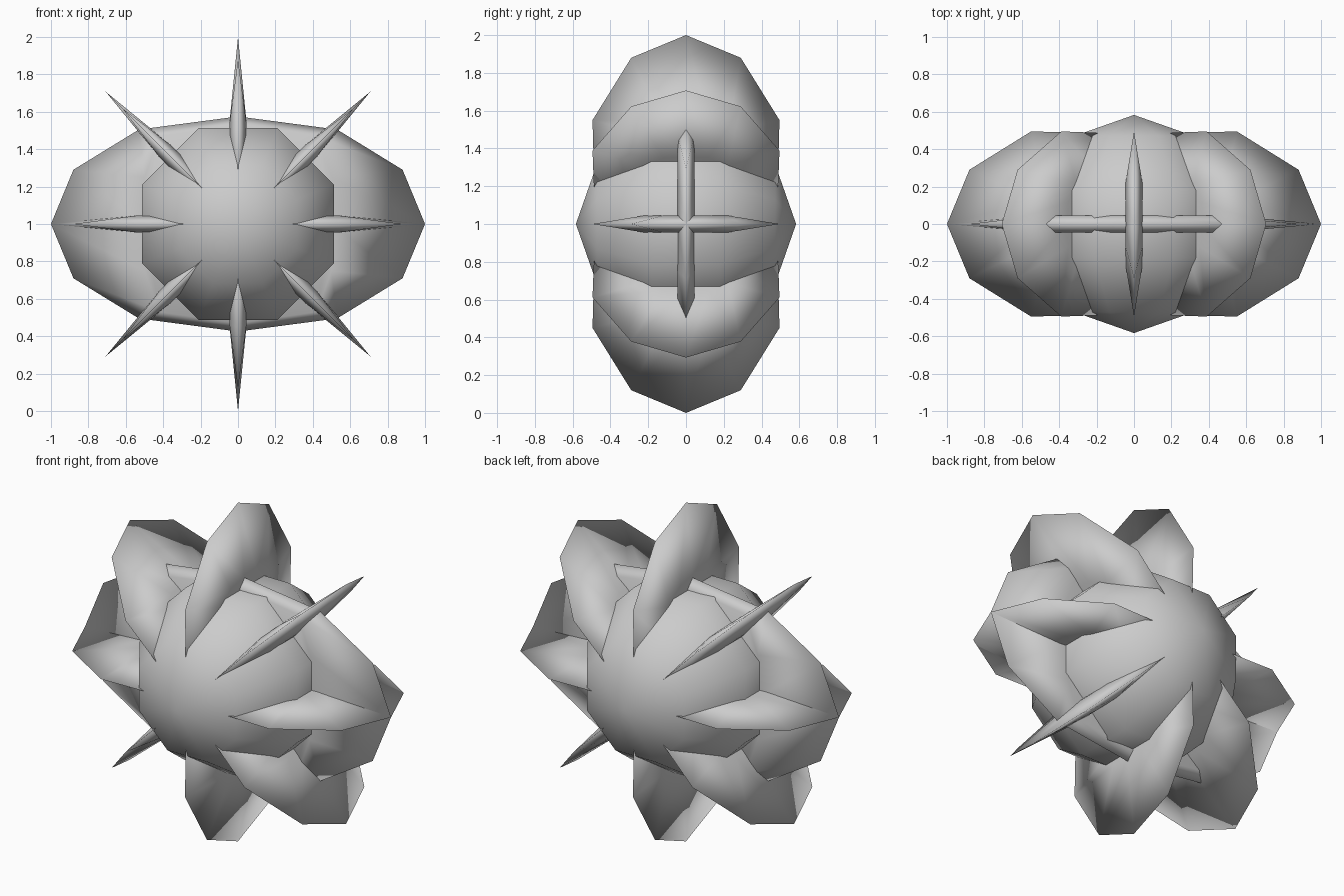
import bpy, bmesh, math
from mathutils import Matrix, Vector

cube = bpy.data.objects.get("Cube")
if cube:
    bpy.data.objects.remove(cube, do_unlink=True)

CENTRE = Matrix.Translation((0, 0, 1))

# Single plain grey
grey = bpy.data.materials.new("plain_grey")
grey.use_nodes = True
grey.diffuse_color = (0.6, 0.6, 0.6, 1)
grey.node_tree.nodes["Principled BSDF"].inputs["Base Color"].default_value = (0.6, 0.6, 0.6, 1)


def finish(name, bm, matrix):
    bmesh.ops.recalc_face_normals(bm, faces=bm.faces)
    bm.transform(CENTRE @ matrix)
    for f in bm.faces:
        f.smooth = True
    mesh = bpy.data.meshes.new(name)
    bm.to_mesh(mesh)
    bm.free()
    mesh.materials.append(grey)
    obj = bpy.data.objects.new(name, mesh)
    bpy.context.collection.objects.link(obj)
    return obj


def blade(name, rim, plateau, thick, matrix):
    """Thin lens: sharp rim at mid-plane, flat raised plateau on each side."""
    bm = bmesh.new()
    edge = [bm.verts.new((x, y, 0)) for x, y in rim]
    n = len(edge)
    for side in (1, -1):
        top = [bm.verts.new((x, y, side * thick)) for x, y in plateau]
        bm.faces.new(top)
        for i in range(n):
            j = (i + 1) % n
            bm.faces.new((edge[i], edge[j], top[j], top[i]))
    return finish(name, bm, matrix)


def mirror_width(half):
    # Half outline starts and ends on the centre line
    return half + [(x, -y) for x, y in reversed(half[1:-1])]


# Low-poly core with its poles front and back
bm = bmesh.new()
bmesh.ops.create_uvsphere(bm, u_segments=8, v_segments=5, radius=0.583)
finish("core", bm, Matrix.Rotation(math.pi / 2, 4, 'X') @ Matrix.Rotation(math.pi / 8, 4, 'Z'))

# Eight petals radiating around the core
petal_rim = mirror_width([(1, 0), (0.88, 0.29), (0.55, 0.495), (0.18, 0.485), (0.06, 0.3), (0, 0)])
petal_flat = mirror_width([(0.55, 0), (0.54, 0.12), (0.48, 0.22), (0.25, 0.22), (0.14, 0.14), (0.1, 0)])
for i in range(8):
    blade(f"petal_{i + 1}", petal_rim, petal_flat, 0.045,
          Matrix.Rotation(-i * math.pi / 4, 4, 'Y'))

# Wide upright blade crossing the core from side to side
def full_loop(quarter):
    upper = quarter + [(-x, y) for x, y in reversed(quarter[:-1])]
    return mirror_width(upper)

blade("cross_blade",
      full_loop([(1, 0), (0.88, 0.29), (0.53, 0.505), (0, 0.575)]),
      full_loop([(0.5, 0), (0.5, 0.25), (0.42, 0.47), (0, 0.53)]),
      0.045, Matrix.Rotation(math.pi / 2, 4, 'X'))
